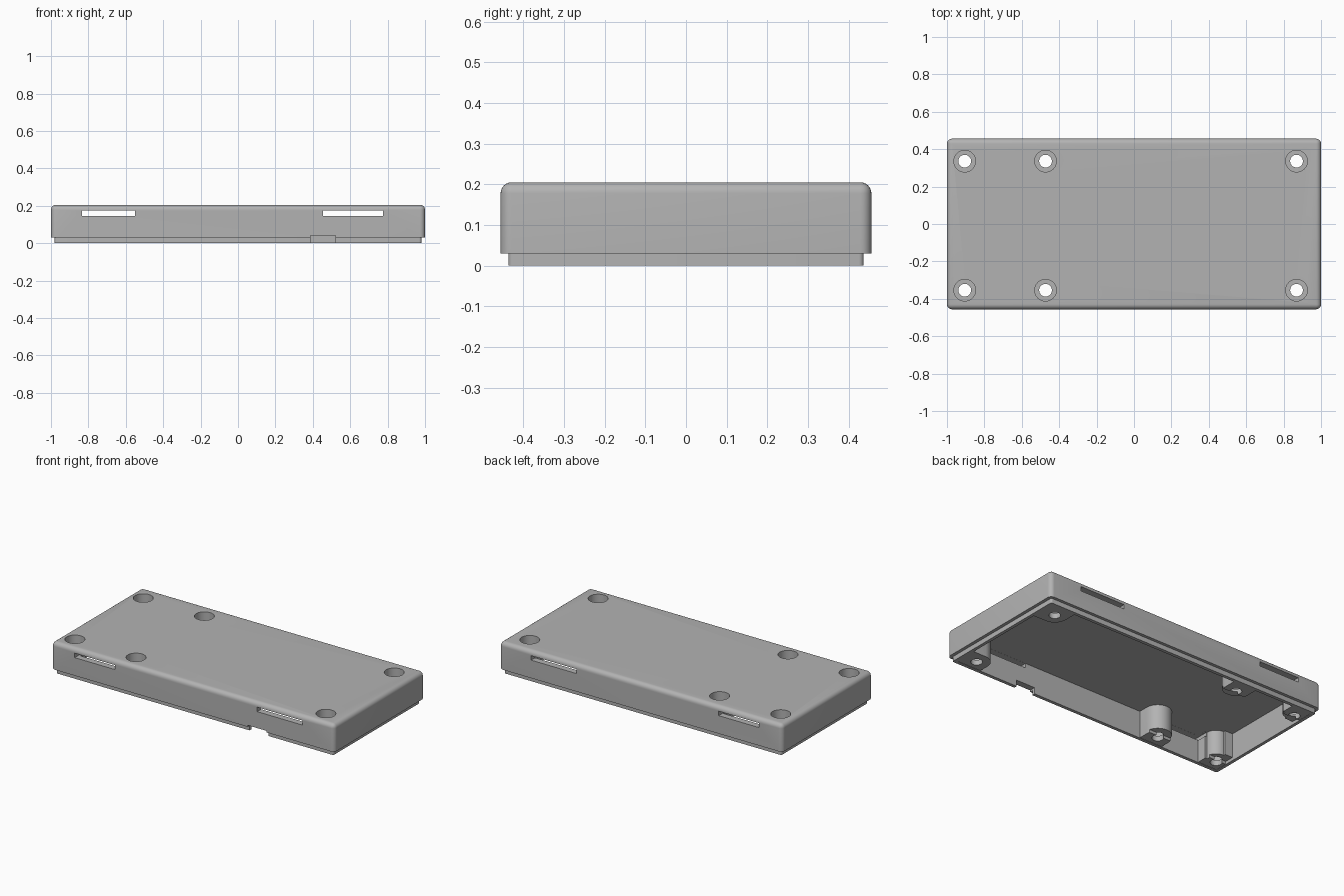
import bpy, bmesh
from math import radians

if "Cube" in bpy.data.objects:
    bpy.data.objects.remove(bpy.data.objects["Cube"], do_unlink=True)

grey = bpy.data.materials.new("plain grey")
grey.use_nodes = True
colour = (0.45, 0.45, 0.45, 1)
grey.diffuse_color = colour
grey.node_tree.nodes["Principled BSDF"].inputs["Base Color"].default_value = colour


def make(name, bm):
    mesh = bpy.data.meshes.new(name)
    bm.to_mesh(mesh)
    bm.free()
    mesh.materials.append(grey)
    ob = bpy.data.objects.new(name, mesh)
    bpy.context.collection.objects.link(ob)
    return ob


def box(name, x, y, z, radius=0, round_top=False):
    """Box from (min, max) ranges, with optional rounded corners."""
    bm = bmesh.new()
    bmesh.ops.create_cube(bm, size=1)
    for v in bm.verts:
        v.co = [r[0] if c < 0 else r[1] for c, r in zip(v.co, (x, y, z))]
    if radius:
        edges = []
        for e in bm.edges:
            a, b = (v.co.z for v in e.verts)
            upright = abs(a - b) > 1e-4
            if upright or (round_top and min(a, b) > z[1] - 1e-4):
                edges.append(e)
        bmesh.ops.bevel(bm, geom=edges, offset=radius, offset_type='OFFSET',
                        segments=6, profile=0.5, affect='EDGES')
    return make(name, bm)


def cylinder(name, x, y, z, radius):
    bm = bmesh.new()
    bmesh.ops.create_cone(bm, cap_ends=True, segments=40, radius1=radius,
                          radius2=radius, depth=z[1] - z[0])
    bmesh.ops.translate(bm, verts=bm.verts, vec=(x, y, (z[0] + z[1]) / 2))
    return make(name, bm)


def combine(target, tool, operation):
    """Apply a boolean and discard the tool object."""
    mod = target.modifiers.new("cut", 'BOOLEAN')
    mod.operation, mod.object, mod.solver = operation, tool, 'EXACT'
    bpy.context.view_layer.update()
    graph = bpy.context.evaluated_depsgraph_get()
    mesh = bpy.data.meshes.new_from_object(target.evaluated_get(graph))
    target.modifiers.clear()
    target.data = mesh
    bpy.data.objects.remove(tool, do_unlink=True)


HALF_X, HALF_Y, CEILING = 1.0, 0.456, 0.174
WALL_X, WALL_Y = 0.96, 0.416

# Outer cover with a narrower lip below, then hollowed
case = box("case_cover", (-HALF_X, HALF_X), (-HALF_Y, HALF_Y), (0.03, 0.205), 0.027, True)
combine(case, box("lip", (-0.98, 0.98), (-0.437, 0.437), (0, 0.1), 0.012), 'UNION')
combine(case, box("cavity", (-WALL_X, WALL_X), (-WALL_Y, WALL_Y), (-0.1, CEILING), 0.008),
        'DIFFERENCE')

# Screw posts joined to the walls
POST, FOOT = 0.08, 0.002
spots = [(x, y) for x in (-0.905, -0.473, 0.869) for y in (-0.354, 0.336)]
for x, y in spots:
    side = 1 if y > 0 else -1
    end = 1 if x > 0 else -1
    wall = sorted((y, side * (WALL_Y + 0.01)))
    combine(case, cylinder("post", x, y, (FOOT, 0.185),
                           min(POST, 0.972 - abs(x))), 'UNION')
    combine(case, box("post_web", (max(x - POST, -0.97), min(x + POST, 0.97)),
                      wall, (FOOT, 0.186)), 'UNION')
    if abs(x) > 0.6:
        combine(case, box("corner_web", sorted((x, end * 0.971)),
                          (y - POST, y + POST) if abs(y) + POST < WALL_Y
                          else sorted((y - side * POST, side * 0.427)),
                          (FOOT, 0.187)), 'UNION')

# Counterbores, screw holes and board rests
for x, y in spots:
    combine(case, cylinder("counterbore", x, y, (0.035, 0.3), 0.058), 'DIFFERENCE')
    combine(case, cylinder("screw_hole", x, y, (-0.1, 0.1), 0.034), 'DIFFERENCE')
    if x < 0:
        side = 1 if y > 0 else -1
        rest = sorted((y - side * 0.02, y - side * 0.12))
        combine(case, box("board_rest", (max(x - 0.1, -WALL_X), x + 0.1), rest,
                          (-0.1, 0.02)), 'DIFFERENCE')

# Vent slots through both long walls, and the cable notch in the front
for span in ((-0.835, -0.55), (0.455, 0.775)):
    combine(case, box("vent", span, (-0.6, 0.6), (0.145, 0.1735)), 'DIFFERENCE')
combine(case, box("notch", (0.387, 0.52), (-0.6, -0.4), (-0.1, 0.04)), 'DIFFERENCE')

bpy.ops.object.select_all(action='DESELECT')
case.select_set(True)
bpy.context.view_layer.objects.active = case
bpy.ops.object.shade_smooth_by_angle(angle=radians(30))
